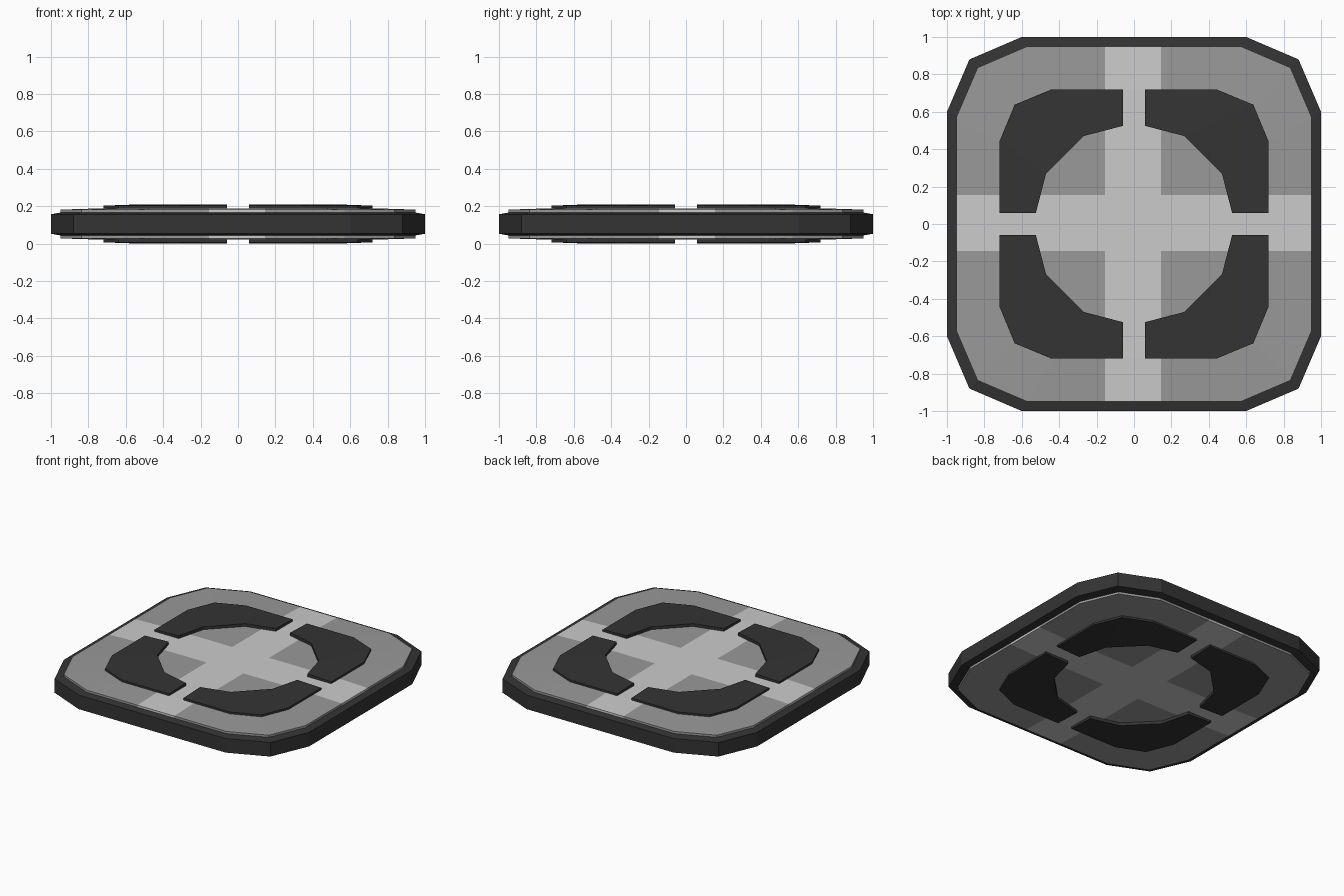
import bpy, bmesh, math

if "Cube" in bpy.data.objects:
    bpy.data.objects.remove(bpy.data.objects["Cube"])

MID = 0.105  # mid height; the model is the same above and below


def material(name, v):
    m = bpy.data.materials.new(name)
    m.diffuse_color = (v, v, v, 1)
    m.use_nodes = True
    m.node_tree.nodes["Principled BSDF"].inputs["Base Color"].default_value = m.diffuse_color
    return m


dark = material("dark grey", 0.034)
grey = material("mid grey", 0.32)
light = material("light grey", 0.60)


def finish(bm, name, mats):
    bmesh.ops.recalc_face_normals(bm, faces=bm.faces)
    me = bpy.data.meshes.new(name)
    bm.to_mesh(me)
    bm.free()
    for m in mats:
        me.materials.append(m)
    ob = bpy.data.objects.new(name, me)
    bpy.context.collection.objects.link(ob)
    return ob


def rotated(points, k):
    c, s = round(math.cos(k * math.pi / 2)), round(math.sin(k * math.pi / 2))
    return [(c * x - s * y, s * x + c * y) for x, y in points]


# twelve-sided outline, counter-clockwise
OUTLINE = [p for k in range(4) for p in rotated([(1, 0.6), (0.88, 0.88), (0.6, 1)], k)]


def loft(levels):
    """Closed solid through scaled copies of the outline: (scale, z)."""
    bm = bmesh.new()
    rings = [[bm.verts.new((x * s, y * s, z)) for x, y in OUTLINE] for s, z in levels]
    n = len(OUTLINE)
    for a, b in zip(rings, rings[1:]):
        for i in range(n):
            j = (i + 1) % n
            bm.faces.new((a[i], a[j], b[j], b[i]))
    bm.faces.new(rings[0][::-1])
    bm.faces.new(rings[-1])
    return bm


def both_sides(half):
    return [(s, MID - h) for s, h in half] + [(s, MID + h) for s, h in reversed(half)]


# dark outer rim with chamfered edges
finish(loft(both_sides([(0.945, 0.062), (1.0, 0.052)])), "outer_rim", [dark])

# slightly domed panel, cut so a light cross runs over both sides
bm = loft(both_sides([(0.72, 0.084), (0.95, 0.077)]))
LO, HI = -0.155, 0.145
for co, no in [((LO, 0, 0), (1, 0, 0)), ((HI, 0, 0), (1, 0, 0)),
               ((0, -HI, 0), (0, 1, 0)), ((0, -LO, 0), (0, 1, 0))]:
    bmesh.ops.bisect_plane(bm, geom=bm.verts[:] + bm.edges[:] + bm.faces[:],
                           plane_co=co, plane_no=no)
for f in bm.faces:
    c = f.calc_center_median()
    f.material_index = 1 if LO < c.x < HI or -HI < c.y < -LO else 0
finish(bm, "panel", [grey, light])

# four raised corner pads on each side, sloping a little toward the outside
OUTER = [(0.72, 0.058), (0.72, 0.44), (0.638, 0.638), (0.44, 0.72), (0.058, 0.72)]
INNER = [(0.058, 0.525), (0.27, 0.47), (0.47, 0.27), (0.525, 0.058)]
HEIGHTS = [0.098] * 5 + [0.105] * 4
for side, label in ((1, "top"), (-1, "bottom")):
    for k in range(4):
        bm = bmesh.new()
        pts = rotated(OUTER + INNER, k)
        base = [bm.verts.new((x, y, MID + side * 0.072)) for x, y in pts]
        cap = [bm.verts.new((x, y, MID + side * h)) for (x, y), h in zip(pts, HEIGHTS)]
        n = len(pts)
        for i in range(n):
            j = (i + 1) % n
            bm.faces.new((base[i], base[j], cap[j], cap[i]))
        bm.faces.new(base)
        # cap strips between the outer and inner edges
        for ids in ((0, 1, 7, 8), (1, 2, 7), (2, 6, 7), (2, 3, 6), (3, 4, 5, 6)):
            bm.faces.new([cap[i] for i in ids])
        finish(bm, f"{label}_pad_{k + 1}", [dark])
